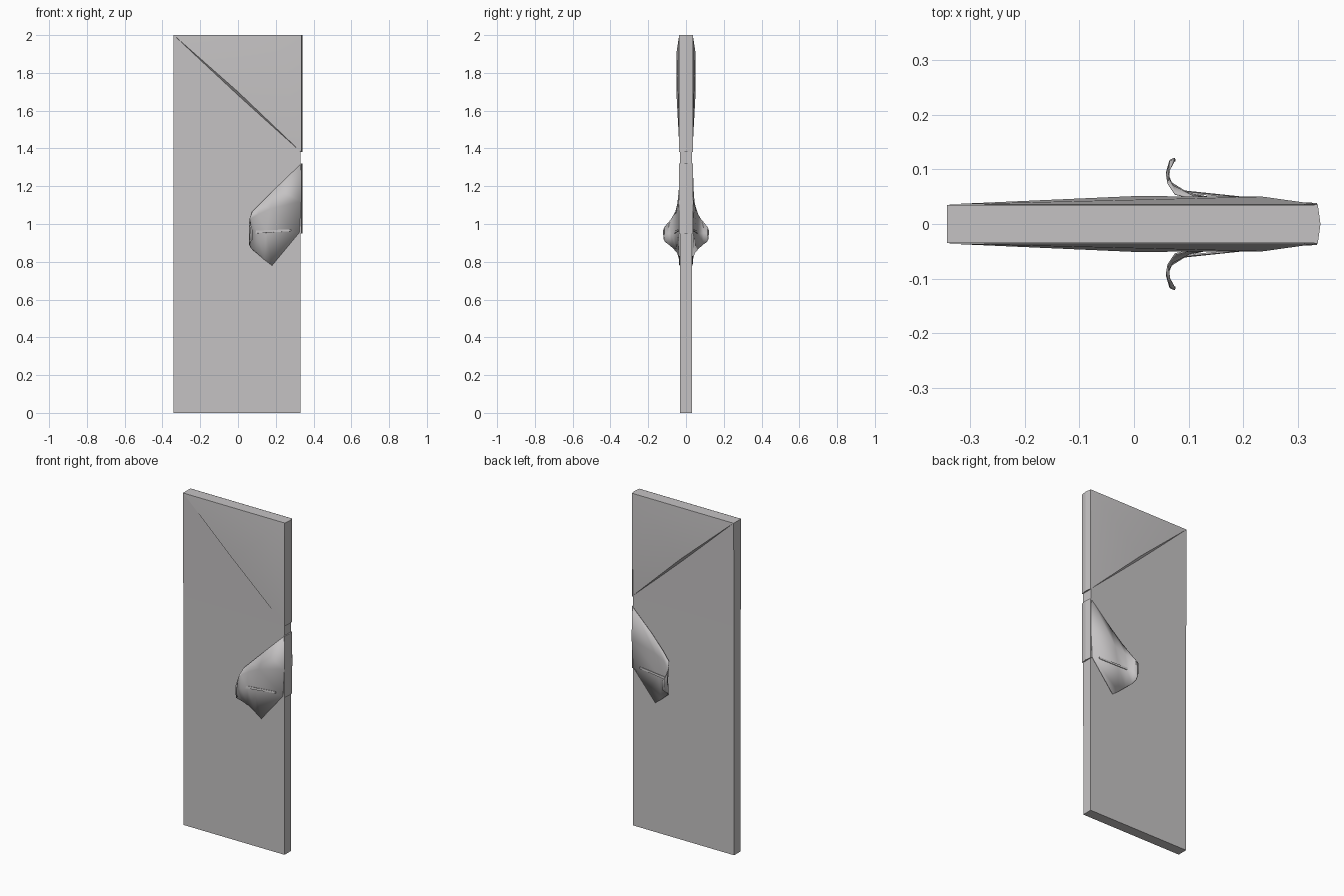
import bpy, bmesh, math

if "Cube" in bpy.data.objects:
    bpy.data.objects.remove(bpy.data.objects["Cube"])

grey = bpy.data.materials.new("warm_grey")
grey.diffuse_color = (0.56, 0.545, 0.55, 1)
grey.use_nodes = True
grey.node_tree.nodes["Principled BSDF"].inputs["Base Color"].default_value = grey.diffuse_color


def make(name, verts, faces, angle=None, mirror=False, thick=0):
    """Mesh from points, optionally mirrored front to back and thickened."""
    if mirror:
        n = len(verts)
        faces = faces + [[i + n for i in reversed(f)] for f in faces]
        verts = verts + [(x, -y, z) for x, y, z in verts]
    me = bpy.data.meshes.new(name)
    me.from_pydata(verts, [], faces)
    bm = bmesh.new()
    bm.from_mesh(me)
    bmesh.ops.recalc_face_normals(bm, faces=bm.faces)
    bm.to_mesh(me)
    bm.free()
    me.materials.append(grey)
    ob = bpy.data.objects.new(name, me)
    bpy.context.collection.objects.link(ob)
    if thick:
        s = ob.modifiers.new("Thickness", 'SOLIDIFY')
        s.thickness = thick
        s.offset = 0
    if angle:
        bpy.ops.object.select_all(action='DESELECT')
        ob.select_set(True)
        bpy.context.view_layer.objects.active = ob
        bpy.ops.object.shade_smooth_by_angle(angle=math.radians(angle))
    return ob


# door slab: outline in plan, slightly thicker towards the top
plan = [(-0.342, -1), (-0.342, 1), (0.332, 1), (0.332, -1)]
levels = [(0, 0.031), (1.38, 0.032), (2, 0.035)]
verts = [(x, s * y, z) for z, y in levels for x, s in plan]
faces = [[0, 1, 2, 3], [8, 9, 10, 11]]
for k in (0, 4):
    faces += [[k + i, k + (i + 1) % 4, k + 4 + (i + 1) % 4, k + 4 + i] for i in range(4)]
make("door_slab", verts, faces)

# raised triangular corner panel on both sides
panel = [(-0.34, 0.036, 2), (0.335, 0.036, 2), (0.335, 0.034, 1.38),
         (0.0, 0.051, 1.70), (0.235, 0.050, 1.91), (-0.005, 0.032, 1.685)]
make("corner_panel", panel,
     [[0, 3, 4], [0, 4, 1], [1, 4, 2], [4, 3, 2], [0, 5, 3], [3, 5, 2]],
     mirror=True, angle=20)


# shallow ridged edge plates
def edge_plate(name, z0, z1, y):
    section = [(0.33, -y), (0.336, -y), (0.341, 0), (0.336, y), (0.33, y)]
    v = [(x, t, z) for z in (z0, z1) for x, t in section]
    f = [[0, 1, 2, 3, 4], [5, 6, 7, 8, 9]]
    f += [[i, (i + 1) % 5, 5 + (i + 1) % 5, 5 + i] for i in range(5)]
    make(name, v, f)


edge_plate("upper_edge_plate", 1.38, 2.0, 0.036)
edge_plate("latch_edge_plate", 0.95, 1.32, 0.036)

# curled pull handle: rows run from the door edge out to the lip
rows = [
    [(0.335, 0.034, 1.32), (0.335, 0.037, 1.12), (0.325, 0.036, 0.955), (0.18, 0.034, 0.78)],
    [(0.20, 0.036, 1.19), (0.17, 0.043, 1.08), (0.15, 0.044, 0.96), (0.14, 0.035, 0.81)],
    [(0.12, 0.044, 1.11), (0.105, 0.052, 1.05), (0.10, 0.055, 0.955), (0.10, 0.045, 0.845)],
    [(0.075, 0.055, 1.065), (0.07, 0.070, 1.03), (0.068, 0.075, 0.95), (0.07, 0.066, 0.87)],
    [(0.062, 0.075, 1.03), (0.06, 0.090, 1.00), (0.06, 0.095, 0.95), (0.06, 0.090, 0.89)],
    [(0.065, 0.100, 1.00), (0.066, 0.114, 0.98), (0.066, 0.116, 0.95), (0.065, 0.110, 0.905)],
    [(0.072, 0.112, 0.985), (0.075, 0.119, 0.97), (0.075, 0.120, 0.95), (0.075, 0.116, 0.915)],
]
verts = [p for r in rows for p in r]
faces = [[4 * i + j, 4 * i + j + 1, 4 * i + j + 5, 4 * i + j + 4]
         for i in range(len(rows) - 1) for j in range(3)]
make("pull_handle", verts, faces, mirror=True, thick=0.003, angle=40)

# thin crease strip across each handle
strip = [(0.09, 0.058, 0.965), (0.28, 0.040, 0.972), (0.28, 0.040, 0.962), (0.09, 0.060, 0.95)]
make("handle_crease", strip, [[0, 1, 2, 3]], mirror=True, thick=0.003)
